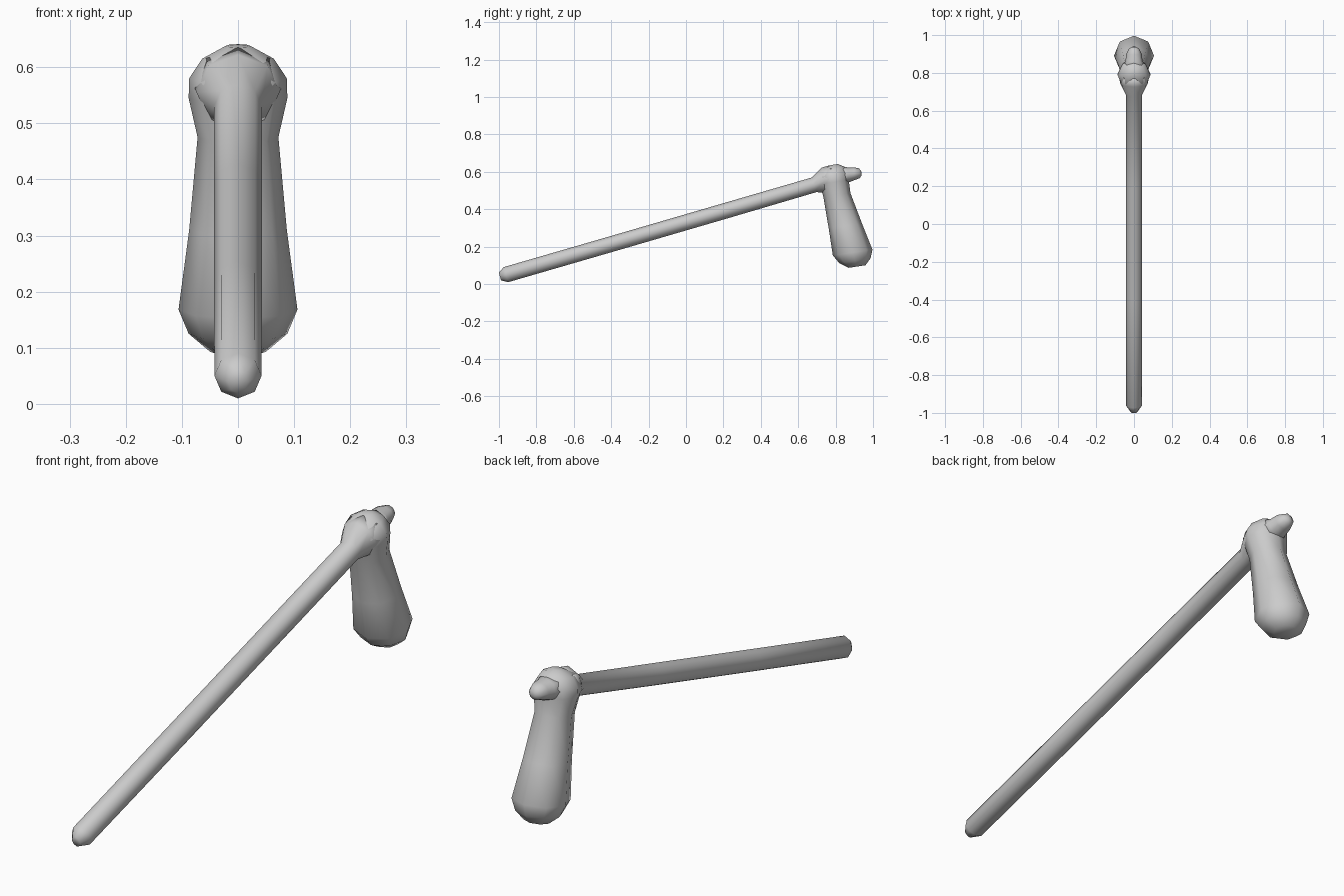
import bpy, bmesh, math
from mathutils import Vector

cube = bpy.data.objects.get("Cube")
if cube:
    bpy.data.objects.remove(cube, do_unlink=True)

grey = bpy.data.materials.new("Plain grey")
grey.use_nodes = True
colour = (0.6, 0.6, 0.6, 1)
grey.diffuse_color = colour
grey.node_tree.nodes["Principled BSDF"].inputs["Base Color"].default_value = colour


def loft(name, sections, axis, sides, turn=0.0):
    """Skin rings (y, z, half width, half depth) set square to an axis in the yz plane."""
    side = Vector((1, 0, 0))
    up = side.cross(Vector((0, *axis)).normalized())
    bm = bmesh.new()
    rings = []
    for y, z, wide, deep in sections:
        ring = []
        for i in range(sides):
            a = math.tau * (i + turn) / sides
            ring.append(bm.verts.new(Vector((0, y, z)) + side * wide * math.cos(a)
                                     + up * deep * math.sin(a)))
        rings.append(ring)
    for low, high in zip(rings, rings[1:]):
        for i in range(sides):
            j = (i + 1) % sides
            bm.faces.new((low[i], low[j], high[j], high[i]))
    # Close both ends with fans
    for ring in (rings[0], rings[-1]):
        centre = bm.verts.new(sum((v.co for v in ring), Vector()) / sides)
        for i in range(sides):
            bm.faces.new((ring[i], ring[(i + 1) % sides], centre))
    bmesh.ops.recalc_face_normals(bm, faces=bm.faces)
    mesh = bpy.data.meshes.new(name)
    bm.to_mesh(mesh)
    bm.free()
    mesh.materials.append(grey)
    for face in mesh.polygons:
        face.use_smooth = True
    obj = bpy.data.objects.new(name, mesh)
    bpy.context.collection.objects.link(obj)
    return obj


# Long straight shaft with a blunt tip, flaring into the head
loft("shaft", [(-0.995, 0.04, 0.018, 0.022), (-0.962, 0.05, 0.042, 0.042),
               (-0.4, 0.213, 0.043, 0.042), (0.2, 0.388, 0.043, 0.042),
               (0.685, 0.53, 0.043, 0.041), (0.745, 0.555, 0.074, 0.07),
               (0.79, 0.57, 0.08, 0.068)], (0.96, 0.28), 8)

# Swollen grip and rounded head in one piece
loft("grip_and_head", [(0.914, 0.093, 0.05, 0.046), (0.903, 0.125, 0.088, 0.085),
                       (0.891, 0.168, 0.106, 0.107), (0.852, 0.31, 0.087, 0.09),
                       (0.807, 0.475, 0.072, 0.073), (0.793, 0.545, 0.088, 0.078),
                       (0.788, 0.58, 0.087, 0.084), (0.785, 0.615, 0.064, 0.067),
                       (0.792, 0.638, 0.022, 0.02)], (-0.15, 0.99), 8)

# Small knob at the back of the head
loft("back_knob", [(0.81, 0.58, 0.075, 0.05), (0.865, 0.583, 0.045, 0.041),
                   (0.9, 0.59, 0.041, 0.034), (0.928, 0.592, 0.027, 0.026),
                   (0.938, 0.592, 0.01, 0.01)], (1, 0.1), 8)
